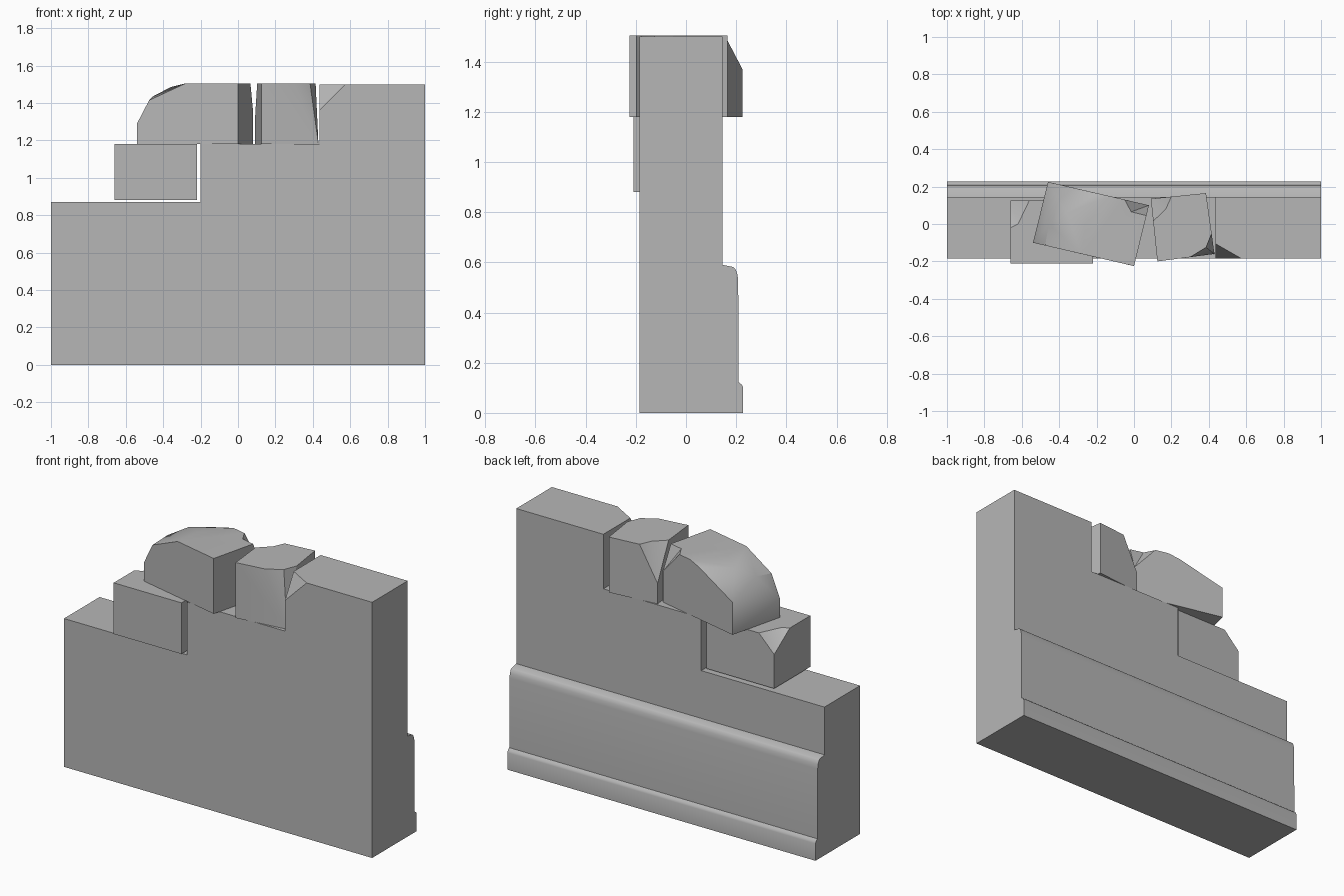
import bpy
import bmesh
from mathutils import Vector

cube = bpy.data.objects.get("Cube")
if cube:
    bpy.data.objects.remove(cube, do_unlink=True)

stone = bpy.data.materials.new("grey stone")
stone.use_nodes = True
grey = (0.47, 0.47, 0.47, 1)
stone.diffuse_color = grey
stone.node_tree.nodes["Principled BSDF"].inputs["Base Color"].default_value = grey


def finish(name, bm):
    """Turn a bmesh into a named stone object."""
    bmesh.ops.recalc_face_normals(bm, faces=bm.faces)
    mesh = bpy.data.meshes.new(name)
    bm.to_mesh(mesh)
    bm.free()
    mesh.materials.append(stone)
    obj = bpy.data.objects.new(name, mesh)
    bpy.context.collection.objects.link(obj)
    return obj


def extrude(name, outline, direction):
    """Sweep a flat outline along a direction."""
    bm = bmesh.new()
    face = bm.faces.new([bm.verts.new(p) for p in outline])
    swept = bmesh.ops.extrude_face_region(bm, geom=[face])["geom"]
    bmesh.ops.translate(bm, vec=direction,
                        verts=[g for g in swept if isinstance(g, bmesh.types.BMVert)])
    return finish(name, bm)


def hull(name, points):
    """Wrap a convex block around points."""
    bm = bmesh.new()
    for p in points:
        bm.verts.new(p)
    res = bmesh.ops.convex_hull(bm, input=bm.verts[:])
    loose = {g for g in res["geom_interior"] if isinstance(g, bmesh.types.BMVert)}
    bmesh.ops.delete(bm, geom=list(loose), context="VERTS")
    bmesh.ops.dissolve_limit(bm, angle_limit=0.01, verts=bm.verts[:], edges=bm.edges[:])
    return finish(name, bm)


def activate(obj):
    bpy.ops.object.select_all(action="DESELECT")
    obj.select_set(True)
    bpy.context.view_layer.objects.active = obj


def chip(obj, corner, points):
    """Break a corner off along the given points."""
    corner = Vector(corner)
    centre = sum((Vector(p) for p in points), Vector()) / len(points)
    cutter = hull("chip_cutter", points + [2 * corner - centre])
    cutter.hide_render = True
    mod = obj.modifiers.new("chip", "BOOLEAN")
    mod.operation, mod.solver, mod.object = "DIFFERENCE", "EXACT", cutter
    activate(obj)
    bpy.ops.object.modifier_apply(modifier=mod.name)
    bpy.data.objects.remove(cutter, do_unlink=True)


def at(z, *plan):
    return [(x, y, z) for x, y in plan]


BED, TOP = 1.18, 1.505

# Stepped wall with a broken front corner on the high part
steps = [(-1, 0), (1, 0), (1, 1.5), (0.435, 1.5), (0.435, BED),
         (-0.2, BED), (-0.2, 0.87), (-1, 0.87)]
wall = extrude("stepped_wall", [(x, -0.185, z) for x, z in steps], (0, 0.33, 0))
chip(wall, (0.435, -0.185, 1.5),
     [(0.435, -0.105, 1.5), (0.575, -0.185, 1.5), (0.435, -0.185, 1.36)])

# Moulded plinth along the back
profile = [(0.145, 0), (0.228, 0), (0.228, 0.1), (0.223, 0.112), (0.21, 0.122),
           (0.208, 0.53), (0.204, 0.556), (0.196, 0.575), (0.187, 0.582), (0.145, 0.59)]
plinth = extrude("back_plinth", [(-1, y, z) for y, z in profile], (2, 0, 0))

# Low loose block
plan = [(-0.66, -0.21), (-0.22, -0.21), (-0.22, 0.125), (-0.66, 0.125)]
low_block = hull("low_block", at(0.88, *plan) + at(BED, *plan))
chip(low_block, (-0.66, 0.125, BED),
     at(BED, (-0.66, -0.02), (-0.62, 0.0), (-0.56, 0.125)) + [(-0.66, 0.125, 1.08)])

# Large turned block, worn down at its right end
plan = [(-0.54, -0.1), (0, -0.225), (0.08, 0.1), (-0.46, 0.225)]
worn = [(-0.54, -0.1, 1.29), (-0.475, -0.115, 1.415), (-0.455, 0, 1.435),
        (-0.36, 0.06, 1.485), (-0.46, 0.225, 1.37), (-0.33, 0.195, 1.425),
        (-0.2, 0.165, 1.485)]
large_block = hull("large_block", at(BED, *plan) + worn
                   + at(TOP, (-0.28, -0.16), (0, -0.225), (0.08, 0.1), (-0.13, 0.149), (-0.26, 0)))
chip(large_block, (0.08, 0.1, TOP),
     at(TOP, (-0.05, 0.13), (-0.015, 0.065), (0.0665, 0.045)) + [(0.08, 0.1, 1.36)])

# Small turned block, its front left corner split away
plan = [(0.125, -0.2), (0.43, -0.16), (0.385, 0.165), (0.09, 0.135)]
small_block = hull("small_block", at(BED, *plan)
                   + at(TOP, plan[0], (0.3, -0.177), (0.385, -0.125), (0.415, -0.05), *plan[2:]))
chip(small_block, (0.09, 0.135, TOP),
     at(TOP, (0.1025, 0.015), (0.17, 0.08), (0.2, 0.146)) + [(0.09, 0.135, 1.3)])

for obj in (wall, plinth, low_block, large_block, small_block):
    activate(obj)
    bpy.ops.object.shade_smooth_by_angle()
